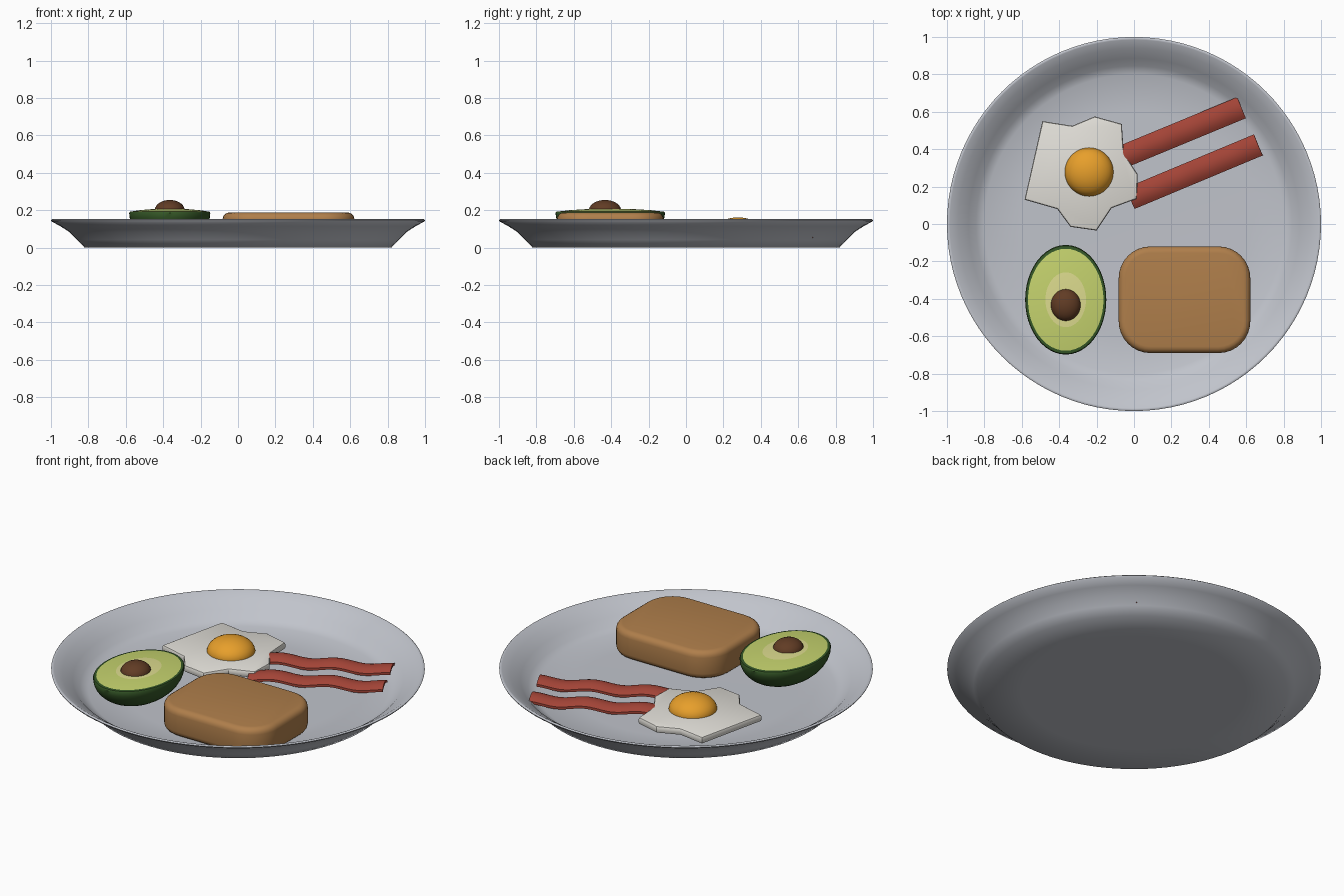
import bpy, bmesh, math
from mathutils import Vector

if "Cube" in bpy.data.objects:
    bpy.data.objects.remove(bpy.data.objects["Cube"])


def material(name, rgb):
    m = bpy.data.materials.new(name)
    m.diffuse_color = (*rgb, 1)
    m.use_nodes = True
    m.node_tree.nodes["Principled BSDF"].inputs["Base Color"].default_value = m.diffuse_color
    return m


CHINA = material("plate grey", (0.53, 0.55, 0.60))
WHITE = material("egg white", (0.77, 0.75, 0.70))
YOLK = material("yolk orange", (0.83, 0.36, 0.025))
MEAT = material("bacon red", (0.37, 0.058, 0.038))
CRUST = material("toast brown", (0.43, 0.21, 0.07))
SKIN = material("avocado skin green", (0.035, 0.095, 0.02))
FLESH = material("avocado flesh green", (0.56, 0.65, 0.155))
HEART = material("avocado centre pale green", (0.72, 0.71, 0.27))
PIT = material("avocado pit brown", (0.12, 0.045, 0.018))


def finish(name, bm, mats, angle=40):
    bmesh.ops.recalc_face_normals(bm, faces=bm.faces)
    me = bpy.data.meshes.new(name)
    bm.to_mesh(me)
    bm.free()
    for m in mats:
        me.materials.append(m)
    ob = bpy.data.objects.new(name, me)
    bpy.context.collection.objects.link(ob)
    bpy.ops.object.select_all(action='DESELECT')
    ob.select_set(True)
    bpy.context.view_layer.objects.active = ob
    bpy.ops.object.shade_smooth_by_angle(angle=math.radians(angle))
    return ob


def lathe(name, profile, mats, centre=(0, 0), scale=(1, 1), seg=64, angle=40, band_mats=None):
    """Revolve (radius, z) points; radius 0 makes a pole."""
    bm = bmesh.new()
    rings = []
    for r, z in profile:
        n = 1 if r == 0 else seg
        rings.append([bm.verts.new((centre[0] + scale[0] * r * math.cos(2 * math.pi * i / seg),
                                    centre[1] + scale[1] * r * math.sin(2 * math.pi * i / seg), z))
                      for i in range(n)])
    for k, (a, b) in enumerate(zip(rings, rings[1:])):
        for i in range(seg):
            j = (i + 1) % seg
            quad = [a[i % len(a)], a[j % len(a)], b[j % len(b)], b[i % len(b)]]
            f = bm.faces.new(list(dict.fromkeys(quad)))
            f.material_index = band_mats[k] if band_mats else 0
    return finish(name, bm, mats, angle)


def arc(r, z, h, a0, a1, n):
    """Profile points along an elliptical arc, angles in degrees."""
    pts = []
    for i in range(n + 1):
        t = math.radians(a0 + (a1 - a0) * i / n)
        c = math.cos(t)
        pts.append((0 if abs(c) < 1e-6 else r * c, z + h * math.sin(t)))
    return pts


def slab(name, outline, z0, z1, bevel, segments, mat, angle=40):
    """Extruded outline with rounded top and bottom edges."""
    bm = bmesh.new()
    face = bm.faces.new([bm.verts.new((x, y, z0)) for x, y in outline])
    ext = bmesh.ops.extrude_face_region(bm, geom=[face])
    for v in ext["geom"]:
        if isinstance(v, bmesh.types.BMVert):
            v.co.z = z1
    edges = [e for e in bm.edges if abs(e.verts[0].co.z - e.verts[1].co.z) < 1e-6]
    bmesh.ops.bevel(bm, geom=edges, offset=bevel, segments=segments, profile=0.5, affect='EDGES')
    return finish(name, bm, [mat], angle)


# Plate: thin dish with flared rim
lathe("plate", [(0, 0), (0.6, 0), (0.82, 0), (0.86, 0.042), (0.90, 0.082), (0.95, 0.115), (0.997, 0.14),
                (1.0, 0.147), (0.994, 0.152), (0.985, 0.15), (0.94, 0.122), (0.885, 0.085),
                (0.845, 0.045), (0.80, 0.025), (0.6, 0.022), (0, 0.022)],
      [CHINA], seg=96, angle=60)

# Toast: rounded rectangle slab
cx, cy, hx, hy, rad = 0.27, -0.405, 0.352, 0.285, 0.17
toast = []
for q, (sx, sy) in enumerate([(1, 1), (-1, 1), (-1, -1), (1, -1)]):
    for i in range(9):
        t = math.radians(90 * q + 90 * i / 8)
        toast.append((cx + sx * (hx - rad) + rad * math.cos(t), cy + sy * (hy - rad) + rad * math.sin(t)))
slab("toast", toast, 0.024, 0.188, 0.035, 4, CRUST)

# Fried egg: irregular white and domed yolk
egg = [(-0.49, 0.55), (-0.33, 0.525), (-0.21, 0.575), (-0.065, 0.535), (-0.055, 0.38), (0.02, 0.265),
       (0.015, 0.135), (-0.12, 0.085), (-0.2, -0.035), (-0.34, -0.015), (-0.41, 0.08), (-0.585, 0.13)]
slab("egg_white", egg, 0.04, 0.082, 0.012, 2, WHITE, 30)
lathe("egg_yolk", arc(0.13, 0.08, 0.082, -20, 90, 10), [YOLK], (-0.24, 0.278), seg=40)

# Avocado half: skin bowl, dark rim, flesh and pale centre
A = (-0.365, -0.405)
bowl = arc(1, 0.185, 0.16, -90, 0, 10)
lathe("avocado", bowl + [(0.985, 0.192), (0.93, 0.194), (0.75, 0.2), (0.5, 0.205), (0.25, 0.208), (0, 0.208)],
      [SKIN, FLESH, HEART], A, (0.217, 0.293), 48, 40, [0] * 12 + [1, 1, 2, 2])
lathe("avocado_pit", arc(1, 0.2, 0.055, -60, 90, 12), [PIT], (-0.365, -0.433), (0.08, 0.086), 32)


# Bacon: wavy strips, arched across their width
def bacon(name, start, end, width=0.122, thick=0.014, steps=40, across=8):
    a, b = Vector((*start, 0)), Vector((*end, 0))
    axis = (b - a).normalized()
    side = Vector((-axis.y, axis.x, 0))
    length = (b - a).length

    def height(s):
        return 0.05 + 0.009 * math.sin(2 * math.pi * s / 0.31 - 1.2)

    bm = bmesh.new()
    loops = []
    for k in range(steps + 1):
        s = length * k / steps
        slope = (height(s + 0.001) - height(s - 0.001)) / 0.002
        tangent = (axis + Vector((0, 0, slope))).normalized()
        up = tangent.cross(side).normalized()
        base = a + axis * s + Vector((0, 0, height(s)))
        top, low = [], []
        for i in range(across + 1):
            u = 2 * i / across - 1
            p = base + side * (u * width / 2) + up * (0.02 * (1 - u * u))
            top.append(bm.verts.new(p + up * thick / 2))
            low.append(bm.verts.new(p - up * thick / 2))
        loops.append(top + low[::-1])
    n = len(loops[0])
    for p, q in zip(loops, loops[1:]):
        for i in range(n):
            bm.faces.new([p[i], p[(i + 1) % n], q[(i + 1) % n], q[i]])
    for cap in (loops[0], loops[-1]):
        for i in range(across):
            bm.faces.new([cap[i], cap[i + 1], cap[n - 2 - i], cap[n - 1 - i]])
    return finish(name, bm, [MEAT], 40)


bacon("bacon_strip_back", (-0.12, 0.335), (0.575, 0.622))
bacon("bacon_strip_front", (-0.02, 0.137), (0.665, 0.423))
